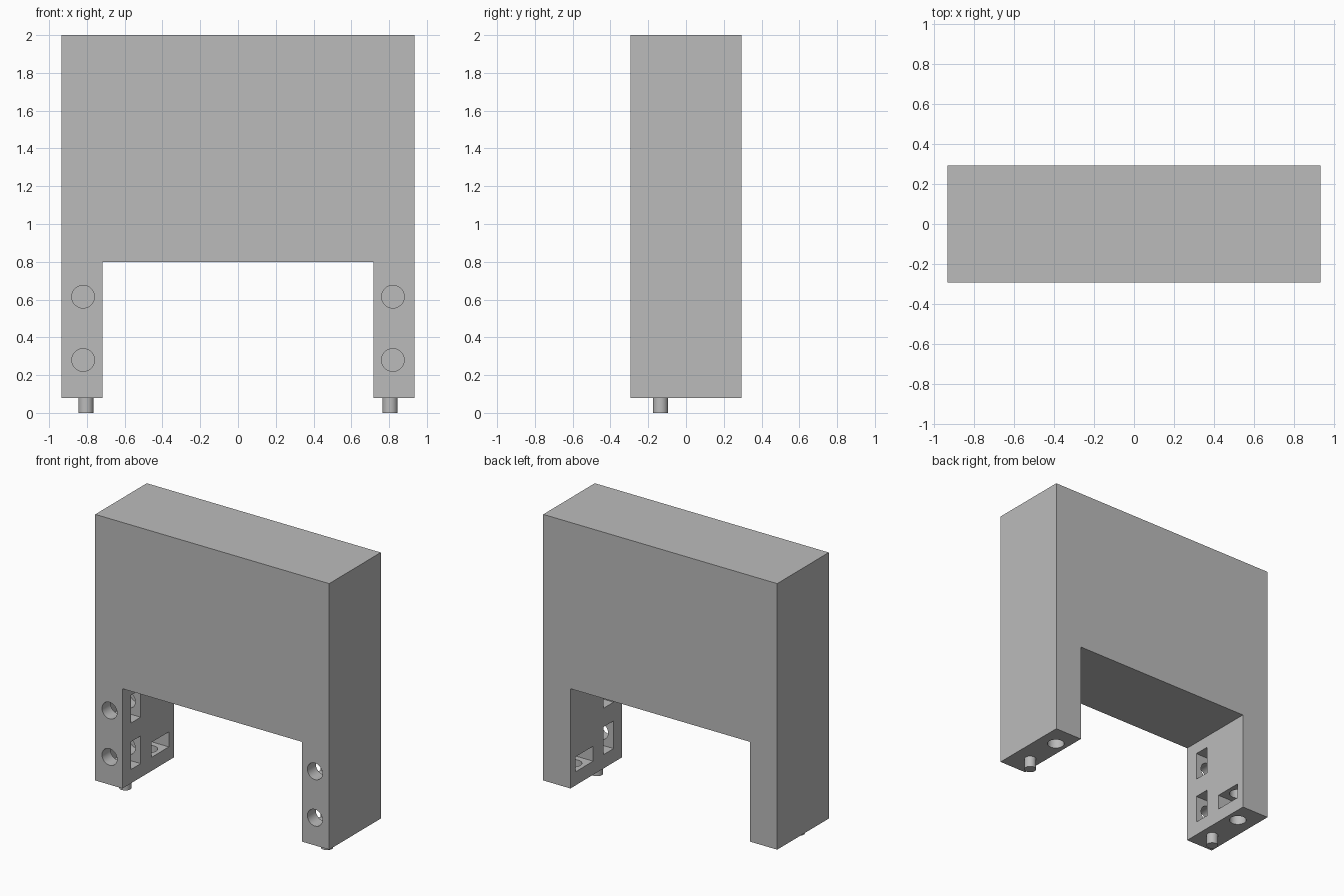
import bpy
import bmesh
from math import radians
from mathutils import Matrix, Vector

cube = bpy.data.objects.get("Cube")
if cube:
    bpy.data.objects.remove(cube, do_unlink=True)

HALF_W, HALF_D, INNER = 0.934, 0.294, 0.717
FOOT, ARCH, TOP = 0.08, 0.80, 2.0
HOLE_X, PIN_X, JOINT_Y = 0.82, 0.805, 0.135

grey = bpy.data.materials.new("plain grey")
grey.use_nodes = True
grey.diffuse_color = (0.5, 0.5, 0.5, 1)
grey.node_tree.nodes["Principled BSDF"].inputs["Base Color"].default_value = grey.diffuse_color


def make_object(name, bm):
    bmesh.ops.recalc_face_normals(bm, faces=bm.faces)
    mesh = bpy.data.meshes.new(name)
    bm.to_mesh(mesh)
    bm.free()
    mesh.materials.append(grey)
    obj = bpy.data.objects.new(name, mesh)
    bpy.context.collection.objects.link(obj)
    return obj


def box(name, low, high):
    low, high = Vector(low), Vector(high)
    bm = bmesh.new()
    bmesh.ops.create_cube(bm, size=1)
    bmesh.ops.scale(bm, vec=high - low, verts=bm.verts)
    bmesh.ops.translate(bm, vec=(low + high) / 2, verts=bm.verts)
    return make_object(name, bm)


def rod(name, start, end, radius):
    start, end = Vector(start), Vector(end)
    axis = end - start
    turn = Vector((0, 0, 1)).rotation_difference(axis).to_matrix().to_4x4()
    bm = bmesh.new()
    bmesh.ops.create_cone(bm, cap_ends=True, segments=48, radius1=radius, radius2=radius,
                          depth=axis.length, matrix=Matrix.Translation((start + end) / 2) @ turn)
    return make_object(name, bm)


def smooth(obj):
    bpy.ops.object.select_all(action="DESELECT")
    obj.select_set(True)
    bpy.context.view_layer.objects.active = obj
    bpy.ops.object.shade_smooth_by_angle(angle=radians(30))


# Arch-shaped body: front outline extruded to the back
outline = [(-HALF_W, FOOT), (-INNER, FOOT), (-INNER, ARCH), (INNER, ARCH),
           (INNER, FOOT), (HALF_W, FOOT), (HALF_W, TOP), (-HALF_W, TOP)]
bm = bmesh.new()
front = bm.faces.new([bm.verts.new((x, -HALF_D, z)) for x, z in outline])
back = bmesh.ops.extrude_face_region(bm, geom=[front])["geom"]
bmesh.ops.translate(bm, vec=(0, 2 * HALF_D, 0),
                    verts=[v for v in back if isinstance(v, bmesh.types.BMVert)])
body = make_object("body", bm)


def slot(side, y, z, half_y, half_z):
    # Nut pocket opening on the inner face of a leg
    xs = sorted((side * (INNER - 0.05), side * 0.90))
    return box("nut_slot_cutter", (xs[0], y - half_y, z - half_z), (xs[1], y + half_y, z + half_z))


cutters = []
for side, label in ((1, "left"), (-1, "right")):
    # Front bolt holes with upright nut slots
    for z in (0.28, 0.615):
        x = side * HOLE_X
        cutters.append(rod("bolt_hole_cutter", (x, -HALF_D - 0.1, z), (x, 0.02, z), 0.06))
        cutters.append(slot(side, -0.142, z, 0.056, 0.1))
    # Bolt hole in the foot with a level nut slot
    x = side * PIN_X
    cutters.append(rod("foot_hole_cutter", (x, JOINT_Y, -0.05), (x, JOINT_Y, 0.40), 0.057))
    cutters.append(slot(side, JOINT_Y, 0.232, 0.1, 0.054))
    # Locating pin under the foot
    smooth(rod(label + "_pin", (x, -JOINT_Y, 0), (x, -JOINT_Y, FOOT + 0.01), 0.04))

# Cut the holes and slots, then discard the cutters
for cutter in cutters:
    cutter.hide_render = True
    cut = body.modifiers.new("cut", "BOOLEAN")
    cut.operation = "DIFFERENCE"
    cut.solver = "EXACT"
    cut.object = cutter
bpy.context.view_layer.update()
carved = bpy.data.meshes.new_from_object(body.evaluated_get(bpy.context.evaluated_depsgraph_get()))
body.modifiers.clear()
body.data = carved
for cutter in cutters:
    bpy.data.objects.remove(cutter, do_unlink=True)
smooth(body)
